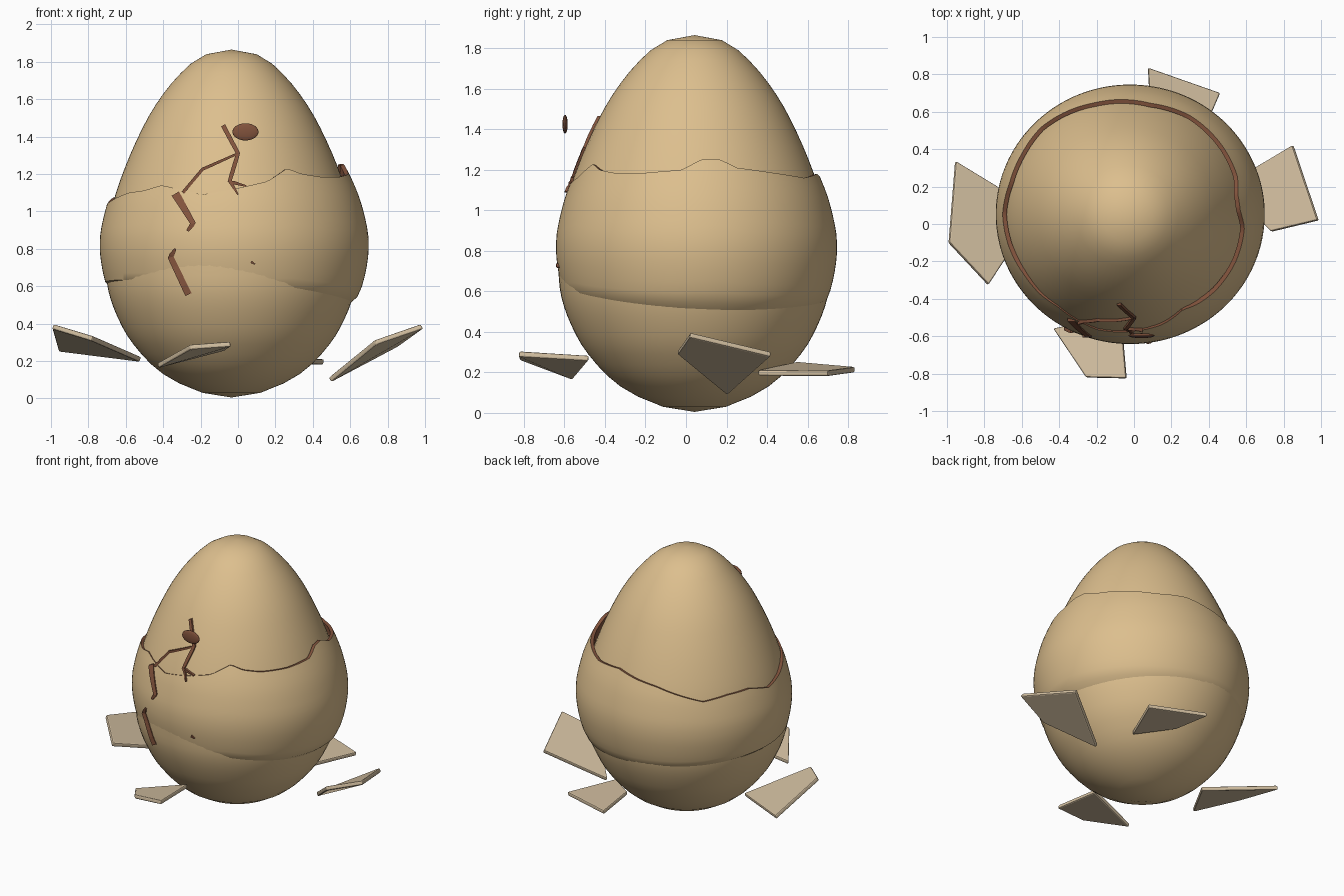
import bpy, bmesh, math
from mathutils import Vector

if "Cube" in bpy.data.objects:
    bpy.data.objects.remove(bpy.data.objects["Cube"])


def material(name, col):
    m = bpy.data.materials.new(name)
    m.diffuse_color = (*col, 1)
    m.use_nodes = True
    m.node_tree.nodes["Principled BSDF"].inputs["Base Color"].default_value = m.diffuse_color
    return m


TAN = material("tan_shell", (0.72, 0.52, 0.27))
PALE = material("pale_fragment", (0.66, 0.53, 0.36))
BROWN = material("crack_brown", (0.22, 0.085, 0.045))

# height, radius profiles
EGG = [(0.005, 0), (0.03, 0.155), (0.13, 0.365), (0.29, 0.525), (0.43, 0.607),
       (0.57, 0.657), (0.7, 0.672), (0.82, 0.673), (1.0, 0.645), (1.18, 0.59),
       (1.385, 0.505), (1.57, 0.405), (1.74, 0.27), (1.84, 0.135), (1.865, 0)]
CUP = [(0.44, 0.60), (0.5, 0.634), (0.57, 0.672), (0.65, 0.697), (0.75, 0.715),
       (0.82, 0.719), (0.9, 0.713), (1.04, 0.68), (1.12, 0.651), (1.2, 0.615), (1.3, 0.56)]
# jagged edge: degrees, height
EDGE = [(-180, 1.03), (-165, 1.06), (-149, 1.10), (-138, 1.11), (-127, 1.14), (-113, 1.11),
        (-105, 1.09), (-90, 1.12), (-74, 1.16), (-62, 1.23), (-54, 1.20), (-43, 1.185),
        (-25, 1.185), (-7, 1.20), (2, 1.25), (11, 1.255), (20, 1.21), (39, 1.185),
        (60, 1.16), (80, 1.18), (95, 1.15), (107, 1.13), (120, 1.09), (135, 1.045),
        (150, 1.07), (165, 1.075), (180, 1.03)]
EGG_C, CUP_C, CUP_Y = (-0.035, 0.042), (-0.02, 0.052), 0.965


def lookup(table, t, smooth=False):
    """Interpolate a table, optionally with a cubic through its points."""
    n = len(table)
    for i in range(n - 1):
        a, b = table[i], table[i + 1]
        if t <= b[0] or i == n - 2:
            h = b[0] - a[0]
            u = min(max((t - a[0]) / h, 0), 1)
            if not smooth:
                return a[1] + (b[1] - a[1]) * u
            p, q = table[max(i - 1, 0)], table[min(i + 2, n - 1)]
            m0 = (b[1] - p[1]) / (b[0] - p[0]) * h
            m1 = (q[1] - a[1]) / (q[0] - a[0]) * h
            return ((2*u**3 - 3*u*u + 1) * a[1] + (u**3 - 2*u*u + u) * m0
                    + (3*u*u - 2*u**3) * b[1] + (u**3 - u*u) * m1)


def finish(name, bm, mats, smooth=True):
    bmesh.ops.recalc_face_normals(bm, faces=bm.faces)
    me = bpy.data.meshes.new(name)
    bm.to_mesh(me)
    bm.free()
    ob = bpy.data.objects.new(name, me)
    bpy.context.collection.objects.link(ob)
    for m in mats:
        me.materials.append(m)
    if smooth:
        bpy.ops.object.select_all(action='DESELECT')
        bpy.context.view_layer.objects.active = ob
        ob.select_set(True)
        bpy.ops.object.shade_smooth_by_angle(angle=math.radians(35))
    return ob


def bridge(bm, a, b, mat=0):
    n = len(a)
    for i in range(n):
        f = bm.faces.new((a[i], a[(i + 1) % n], b[(i + 1) % n], b[i]))
        f.material_index = mat


# egg body
SEG = 72
bm = bmesh.new()
heights = []
for i in range(1, len(EGG) - 2):
    steps = 3 if EGG[i + 1][0] - EGG[i][0] > 0.11 else 2
    heights += [EGG[i][0] + (EGG[i + 1][0] - EGG[i][0]) * k / steps for k in range(steps)]
heights.append(EGG[-2][0])
rings = []
for z in heights:
    r = lookup(EGG, z, True)
    rings.append([bm.verts.new((EGG_C[0] + r * math.cos(2*math.pi*k/SEG),
                                EGG_C[1] + r * math.sin(2*math.pi*k/SEG), z)) for k in range(SEG)])
for a, b in zip(rings, rings[1:]):
    bridge(bm, a, b)
for ring, z in ((rings[0], EGG[0][0]), (rings[-1], EGG[-1][0])):
    pole = bm.verts.new((*EGG_C, z))
    for k in range(SEG):
        bm.faces.new((ring[k], ring[(k + 1) % SEG], pole))
finish("egg_body", bm, [TAN])

# broken outer shell: jagged top edge, tilted bottom seam, brown rim
SEG, ROWS = 144, 14
bm = bmesh.new()
rings = []
for j in range(ROWS + 3):
    ring = []
    for k in range(SEG):
        deg = -180 + 360 * k / SEG
        a = math.radians(deg)
        low = 0.56 - 0.05 * math.cos(a) - 0.03 * math.sin(a) - 0.02
        top = lookup(EDGE, deg)
        z = low + (top - low) * min(j / ROWS, 1)
        r = lookup(CUP, z, True)
        if j == 0:                      # tuck the lower seam into the body
            r -= 0.03
        elif j > ROWS:                  # rim turns inward, then down
            r -= 0.022
            z -= 0.004 + 0.06 * (j - ROWS - 1)
        ring.append(bm.verts.new((CUP_C[0] + r * math.cos(a),
                                  CUP_C[1] + r * CUP_Y * math.sin(a), z)))
    rings.append(ring)
for j in range(ROWS + 2):
    bridge(bm, rings[j], rings[j + 1], 1 if j >= ROWS else 0)
finish("broken_shell", bm, [TAN, BROWN])


# cracks laid over the front surface
def front_y(x, z):
    r = lookup(EGG, z, True)
    y = EGG_C[1] - math.sqrt(max(r*r - (x - EGG_C[0])**2, 0))
    if 0.56 < z < lookup(EDGE, math.degrees(math.atan2(-0.6, x + 0.02))):
        r = lookup(CUP, z, True)
        y = min(y, CUP_C[1] - CUP_Y * math.sqrt(max(r*r - (x - CUP_C[0])**2, 0)))
    return y


def crack(name, pts, widths):
    bm = bmesh.new()
    pts = [Vector(p) for p in pts]
    path = []
    for i in range(len(pts) - 1):
        path += [(pts[i].lerp(pts[i+1], k/4), widths[i] + (widths[i+1] - widths[i])*k/4)
                 for k in range(4)]
    path.append((pts[-1], widths[-1]))
    rings = []
    for i, (p, w) in enumerate(path):
        d = (path[min(i+1, len(path)-1)][0] - path[max(i-1, 0)][0]).normalized()
        s = Vector((-d.y, d.x)) * w / 2
        ys = front_y(p.x, p.y)
        rings.append([bm.verts.new((p.x + q*s.x, ys + o, p.y + q*s.y))
                      for q, o in ((1, -0.012), (-1, -0.012), (-1, 0.02), (1, 0.02))])
    for a, b in zip(rings, rings[1:]):
        bridge(bm, a, b)
    bm.faces.new(rings[0])
    bm.faces.new(rings[-1])
    finish(name, bm, [BROWN], smooth=False)


crack("crack_main", [(-0.08, 1.46), (0, 1.31), (-0.045, 1.16), (0.045, 1.135)],
      [0.024, 0.022, 0.022, 0.008])
crack("crack_spur", [(-0.045, 1.165), (0.0, 1.09)], [0.02, 0.008])
crack("crack_branch", [(0, 1.31), (-0.19, 1.225), (-0.295, 1.10)], [0.012, 0.017, 0.017])
crack("crack_middle", [(-0.335, 1.095), (-0.24, 0.935), (-0.27, 0.895)], [0.045, 0.028, 0.015])
crack("crack_lower", [(-0.335, 0.80), (-0.36, 0.755), (-0.265, 0.555)], [0.012, 0.032, 0.036])
crack("crack_speck", [(0.07, 0.73), (0.092, 0.717)], [0.015, 0.005])

# floating oval chip
bpy.ops.mesh.primitive_uv_sphere_add(segments=24, ring_count=12, location=(0.04, -0.597, 1.425))
chip = bpy.context.object
chip.name = "oval_chip"
chip.scale = (0.07, 0.013, 0.046)
chip.data.materials.append(BROWN)
bpy.ops.object.shade_smooth_by_angle()

# loose shell fragments around the base
FRAGMENTS = {
    "left_fragment": [(-0.99, -0.10, 0.385), (-0.78, -0.325, 0.32), (-0.52, 0.07, 0.208), (-0.955, 0.335, 0.262)],
    "front_fragment": [(-0.43, -0.56, 0.175), (-0.255, -0.82, 0.275), (-0.04, -0.825, 0.29), (-0.07, -0.48, 0.27)],
    "right_fragment": [(0.985, 0.02, 0.385), (0.735, -0.04, 0.30), (0.49, 0.205, 0.098), (0.85, 0.42, 0.29)],
    "back_fragment": [(0.075, 0.835, 0.213), (0.46, 0.70, 0.195), (0.31, 0.355, 0.197), (0.09, 0.545, 0.24)],
}
for name, pts in FRAGMENTS.items():
    pts = [Vector(p) for p in pts]
    n = (pts[2] - pts[0]).cross(pts[3] - pts[1]).normalized() * 0.014
    bm = bmesh.new()
    lower = [bm.verts.new(p - n) for p in pts]
    upper = [bm.verts.new(p + n) for p in pts]
    bridge(bm, lower, upper)
    bm.faces.new(lower)
    bm.faces.new(upper)
    ob = finish(name, bm, [PALE], smooth=False)
    bev = ob.modifiers.new("soft_edges", 'BEVEL')
    bev.width, bev.segments = 0.008, 2
